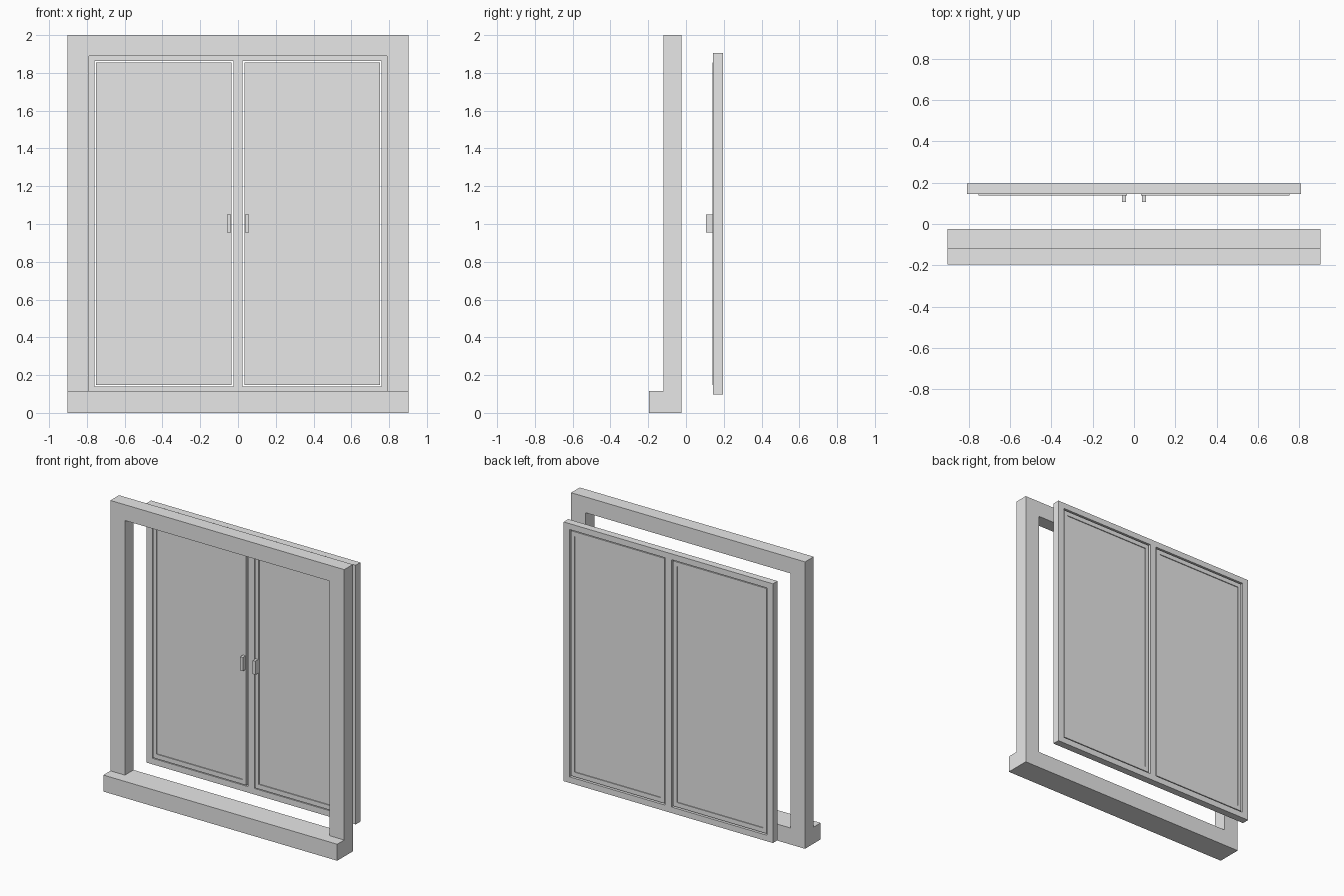
import bpy
import bmesh

cube = bpy.data.objects.get("Cube")
if cube:
    bpy.data.objects.remove(cube, do_unlink=True)

GREY = (0.8, 0.8, 0.8, 1.0)
mat = bpy.data.materials.new("light grey")
mat.use_nodes = True
mat.diffuse_color = GREY
for node in mat.node_tree.nodes:
    if node.type == "BSDF_PRINCIPLED":
        node.inputs["Base Color"].default_value = GREY


def finish(name, bm):
    bmesh.ops.recalc_face_normals(bm, faces=bm.faces)
    mesh = bpy.data.meshes.new(name)
    bm.to_mesh(mesh)
    bm.free()
    mesh.materials.append(mat)
    obj = bpy.data.objects.new(name, mesh)
    bpy.context.collection.objects.link(obj)
    return obj


def box(name, x, y, z):
    """Box from (min, max) pairs."""
    bm = bmesh.new()
    bmesh.ops.create_cube(bm, size=1)
    for v in bm.verts:
        v.co = [pair[c > 0] for pair, c in zip((x, y, z), v.co)]
    return finish(name, bm)


def slab(name, xs, zs, y, openings):
    """Grid of cells in x and z, extruded along y, leaving out the openings."""
    bm = bmesh.new()
    grid = [[bm.verts.new((x, y[0], z)) for z in zs] for x in xs]
    for i in range(len(xs) - 1):
        for j in range(len(zs) - 1):
            if (i, j) not in openings:
                bm.faces.new((grid[i][j], grid[i + 1][j],
                              grid[i + 1][j + 1], grid[i][j + 1]))
    ext = bmesh.ops.extrude_face_region(bm, geom=bm.faces[:])
    for v in ext["geom"]:
        if isinstance(v, bmesh.types.BMVert):
            v.co.y = y[1]
    return finish(name, bm)


# Front casing: two jambs and a head standing on a projecting sill
SILL_TOP = 0.115
slab("front_casing", (-0.902, -0.79, 0.79, 0.902), (SILL_TOP, 1.89, 2.0),
     (-0.118, -0.023), {(1, 0)})
box("sill", (-0.902, 0.902), (-0.195, -0.023), (0, SILL_TOP))

# Rear window frame with a central mullion
slab("window_frame", (-0.807, -0.761, -0.025, 0.025, 0.761, 0.807),
     (0.098, 0.14, 1.864, 1.905), (0.144, 0.195), {(1, 1), (3, 1)})

# Sashes with a small gap all round, thin-recessed panes and pull handles
for side, s in (("right", -1), ("left", 1)):
    xs = sorted(s * x for x in (0.034, 0.062, 0.727, 0.753))
    slab(side + "_sash", xs, (0.148, 0.18, 1.825, 1.856),
         (0.139, 0.19), {(1, 1)})
    box(side + "_pane", (xs[1], xs[2]), (0.146, 0.184), (0.18, 1.825))
    hx = sorted((s * 0.038, s * 0.059))
    box(side + "_handle", hx, (0.107, 0.139), (0.955, 1.05))
